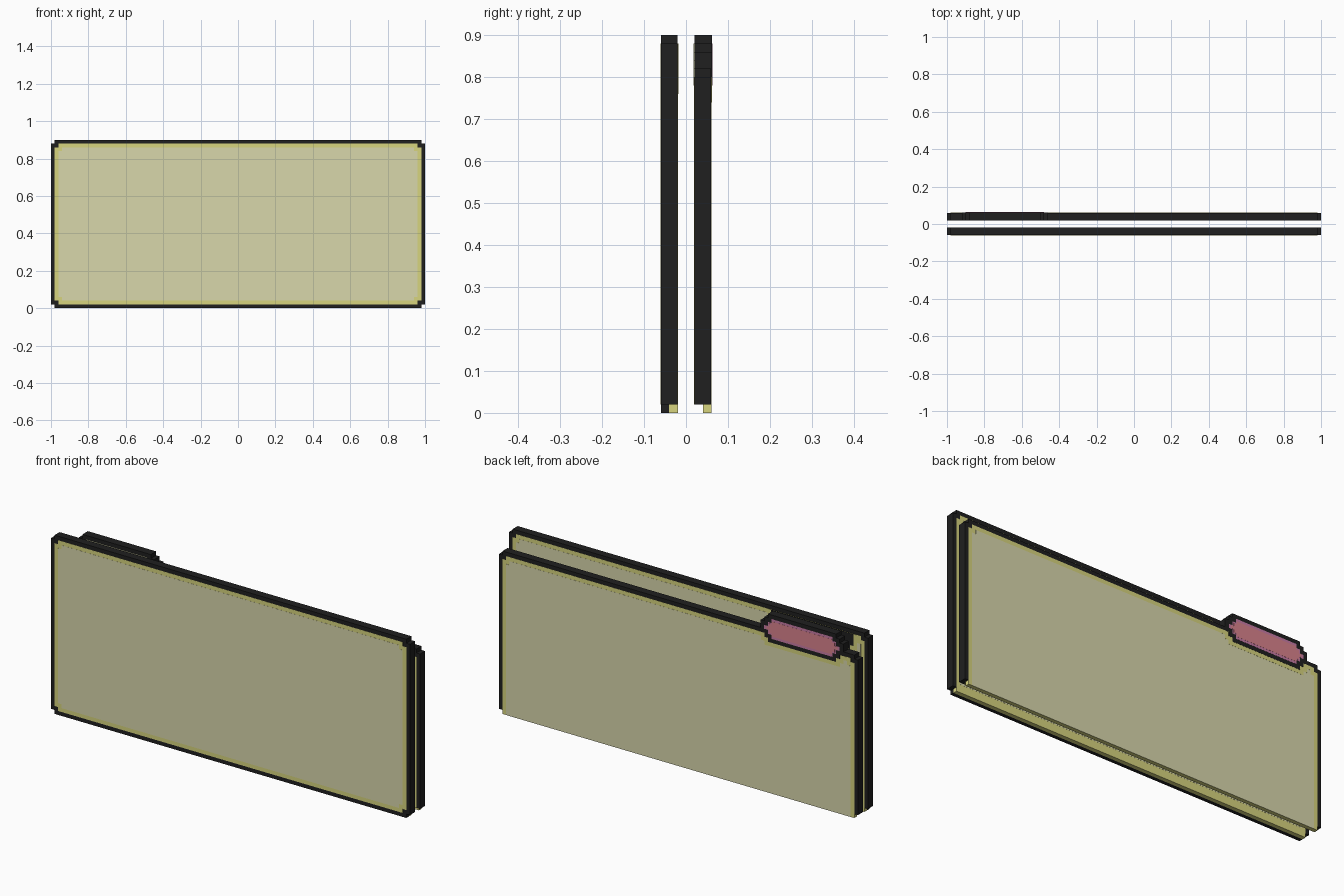
import bpy, bmesh

cube = bpy.data.objects.get("Cube")
if cube:
    bpy.data.objects.remove(cube, do_unlink=True)

U = 0.02    # block unit: border width, rim width and corner step
E = 0.0006  # how far each painted plate stands proud of the one below


def material(name, rgb):
    m = bpy.data.materials.new(name)
    m.use_nodes = True
    m.diffuse_color = (*rgb, 1)
    bsdf = m.node_tree.nodes["Principled BSDF"]
    bsdf.inputs["Base Color"].default_value = (*rgb, 1)
    bsdf.inputs["Roughness"].default_value = 0.9
    return m


BLACK = material("charcoal", (0.014, 0.014, 0.014))
KHAKI = material("khaki", (0.69, 0.68, 0.41))
OLIVE = material("olive yellow", (0.68, 0.66, 0.21))
PINK = material("dusty pink", (0.70, 0.225, 0.27))
MAUVE = material("mauve", (0.58, 0.20, 0.38))


def stairs(cx, cz, sx, sz, n, step):
    """Stair-stepped corner, from the vertical side to the horizontal side."""
    pts = [(cx, cz - sz * n * step)]
    for i in range(n):
        z = cz - sz * (n - i) * step
        x = cx - sx * (i + 1) * step
        pts += [(x, z), (x, z + sz * step)]
    return pts


def slab(name, mat, x, z, y, bottom=1, top=1, step=U):
    """Rectangular slab with stepped corners, extruded along y."""
    outline = (stairs(x[1], z[0], 1, -1, bottom, step)[::-1]
               + stairs(x[1], z[1], 1, 1, top, step)
               + stairs(x[0], z[1], -1, 1, top, step)[::-1]
               + stairs(x[0], z[0], -1, -1, bottom, step))
    bm = bmesh.new()
    face = bm.faces.new([bm.verts.new((px, y[0], pz)) for px, pz in outline])
    ext = bmesh.ops.extrude_face_region(bm, geom=[face])
    verts = [v for v in ext["geom"] if isinstance(v, bmesh.types.BMVert)]
    bmesh.ops.translate(bm, verts=verts, vec=(0, y[1] - y[0], 0))
    bmesh.ops.recalc_face_normals(bm, faces=bm.faces)
    mesh = bpy.data.meshes.new(name)
    bm.to_mesh(mesh)
    bm.free()
    mesh.materials.append(mat)
    bpy.context.collection.objects.link(bpy.data.objects.new(name, mesh))


FULL, RIM, MID = [(-w, w) for w in (1, 1 - U, 1 - 2 * U)]
H, B = 0.9, 0.82             # heights of the front and back covers
L, R, Z = -0.92, -0.46, 0.76  # tab sides and bottom

# Front cover: outer layer with a border all round
slab("front_cover_border", BLACK, FULL, (0, H), (-0.06, -0.04))
slab("front_cover_rim", OLIVE, RIM, (U, H - U), (-0.06 - E, -0.05))
slab("front_cover_panel", KHAKI, MID, (2 * U, H - 2 * U), (-0.06 - 2 * E, -0.05))

# Front cover: inner layer, open along the fold, with a dark patch facing the tab
slab("front_lining_border", BLACK, FULL, (U, H), (-0.04, -0.02), bottom=0)
slab("front_lining_rim", OLIVE, RIM, (0, H - U), (-0.04, -0.02 + E), bottom=0)
slab("front_lining_panel", KHAKI, MID, (2 * U, H - 2 * U), (-0.03, -0.02 + 2 * E), bottom=0)
slab("front_lining_patch_rim", OLIVE, (L - U, R + U), (Z, H - U),
     (-0.03, -0.02 + 3 * E), bottom=2, top=0)
slab("front_lining_patch", BLACK, (L, R), (Z + U, H - U),
     (-0.03, -0.02 + 4 * E), bottom=2, top=0)

# Back cover: lower, with no border along the fold
slab("back_cover_border", BLACK, FULL, (U, B), (0.02, 0.06), bottom=0)
slab("back_cover_rim", OLIVE, RIM, (0, B - U), (0.04, 0.06 + E), bottom=0)
slab("back_cover_panel", KHAKI, MID, (0, B - 2 * U), (0.06 + E, 0.06 + 2 * E), bottom=0)
slab("back_lining_rim", OLIVE, RIM, (U, B - U), (0.02 - E, 0.03), bottom=0)
slab("back_lining_panel", KHAKI, MID, (U, B - 2 * U), (0.02 - 2 * E, 0.03), bottom=0)

# Index tab with its label
slab("tab_rim", OLIVE, (L - U, R + U), (Z - U, B - U), (0.05, 0.06 + 3 * E), bottom=2, top=0)
slab("tab_frame", BLACK, (L, R), (Z, H), (0.02, 0.06 + 4 * E), 2, 2)
slab("tab_label_edge", MAUVE, (L + U, R - U), (Z + U, H - U), (0.05, 0.06 + 5 * E), 2, 2)
slab("tab_label", PINK, (L + 1.6 * U, R - 1.6 * U), (Z + 1.6 * U, H - 1.6 * U),
     (0.05, 0.06 + 6 * E), 2, 2, step=0.015)
slab("tab_lining", KHAKI, (L + U, R - U), (Z + U, H - U), (0.02 - 3 * E, 0.03), 2, 2)
